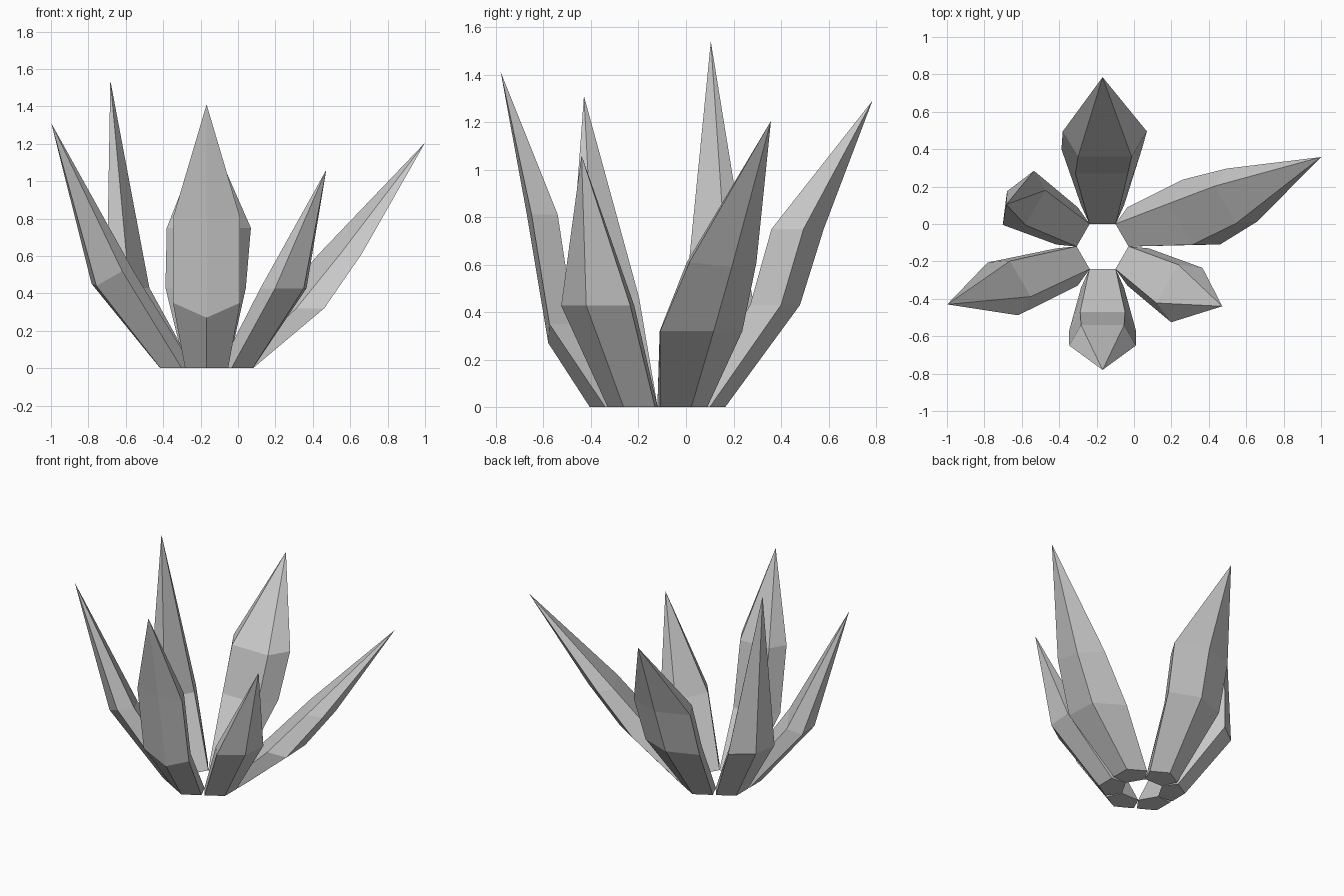
import bpy, bmesh, math

if "Cube" in bpy.data.objects:
    bpy.data.objects.remove(bpy.data.objects["Cube"])

CENTRE = (-0.168, -0.12)

# Pentagon section: u = distance outward from the centre, half-widths across,
# shift = sideways drift, tilt = rise across the width, drop = lowered outer corner
def section(ui, hi, us, hs, uo, shift=0.0, z=0.0, tilt=0.0, drop=0.0):
    pts = [(ui, -hi), (us, -hs), (uo, 0.0), (us, hs), (ui, hi)]
    return [(u, v + shift, z + tilt * v - (drop if i == 2 else 0.0))
            for i, (u, v) in enumerate(pts)]

BASE = section(0.12, 0.07, 0.22, 0.115, 0.285)

def shard(name, degrees, rings, tip):
    a = math.radians(degrees)
    c, s = math.cos(a), math.sin(a)

    def place(p):
        u, v, z = p
        return (CENTRE[0] + u * c - v * s, CENTRE[1] + u * s + v * c, z)

    bm = bmesh.new()
    loops = [[bm.verts.new(place(p)) for p in ring] for ring in [BASE] + rings]
    bm.faces.new(loops[0])
    for low, high in zip(loops, loops[1:]):
        for i in range(5):
            j = (i + 1) % 5
            bm.faces.new((low[i], low[j], high[j], high[i]))
    top = bm.verts.new(place(tip))
    for i in range(5):
        bm.faces.new((loops[-1][i], loops[-1][(i + 1) % 5], top))
    bmesh.ops.recalc_face_normals(bm, faces=bm.faces)
    mesh = bpy.data.meshes.new(name)
    bm.to_mesh(mesh)
    bm.free()
    bpy.context.collection.objects.link(bpy.data.objects.new(name, mesh))

# Shards with two shoulders
shard("back_shard", 90,
      [section(0.39, 0.14, 0.52, 0.215, 0.60, 0.005, 0.43),
       section(0.48, 0.143, 0.615, 0.225, 0.70, -0.012, 0.75)],
      (0.905, 0.0, 1.29))
shard("front_shard", 270,
      [section(0.35, 0.12, 0.455, 0.18, 0.46, 0, 0.35, 0, 0.08),
       section(0.42, 0.115, 0.53, 0.178, 0.55, 0, 0.81)],
      (0.66, 0.0, 1.41))
shard("back_right_shard", 30,
      [section(0.42, 0.127, 0.55, 0.20, 0.655, -0.105, 0.32),
       section(0.68, 0.115, 0.785, 0.163, 0.86, -0.135, 0.61, 0, 0.02)],
      (1.25, -0.17, 1.205))

# Shards with one shoulder
shard("front_right_shard", 330,
      [section(0.40, 0.118, 0.52, 0.168, 0.60, 0, 0.427)], (0.714, 0.043, 1.06))
shard("back_left_shard", 150,
      [section(0.415, 0.107, 0.52, 0.167, 0.59, 0, 0.43)], (0.558, 0.063, 1.54))
shard("front_left_shard", 210,
      [section(0.467, 0.11, 0.575, 0.163, 0.64, -0.07, 0.485, 0.21, 0.045)],
      (0.874, -0.147, 1.31))
